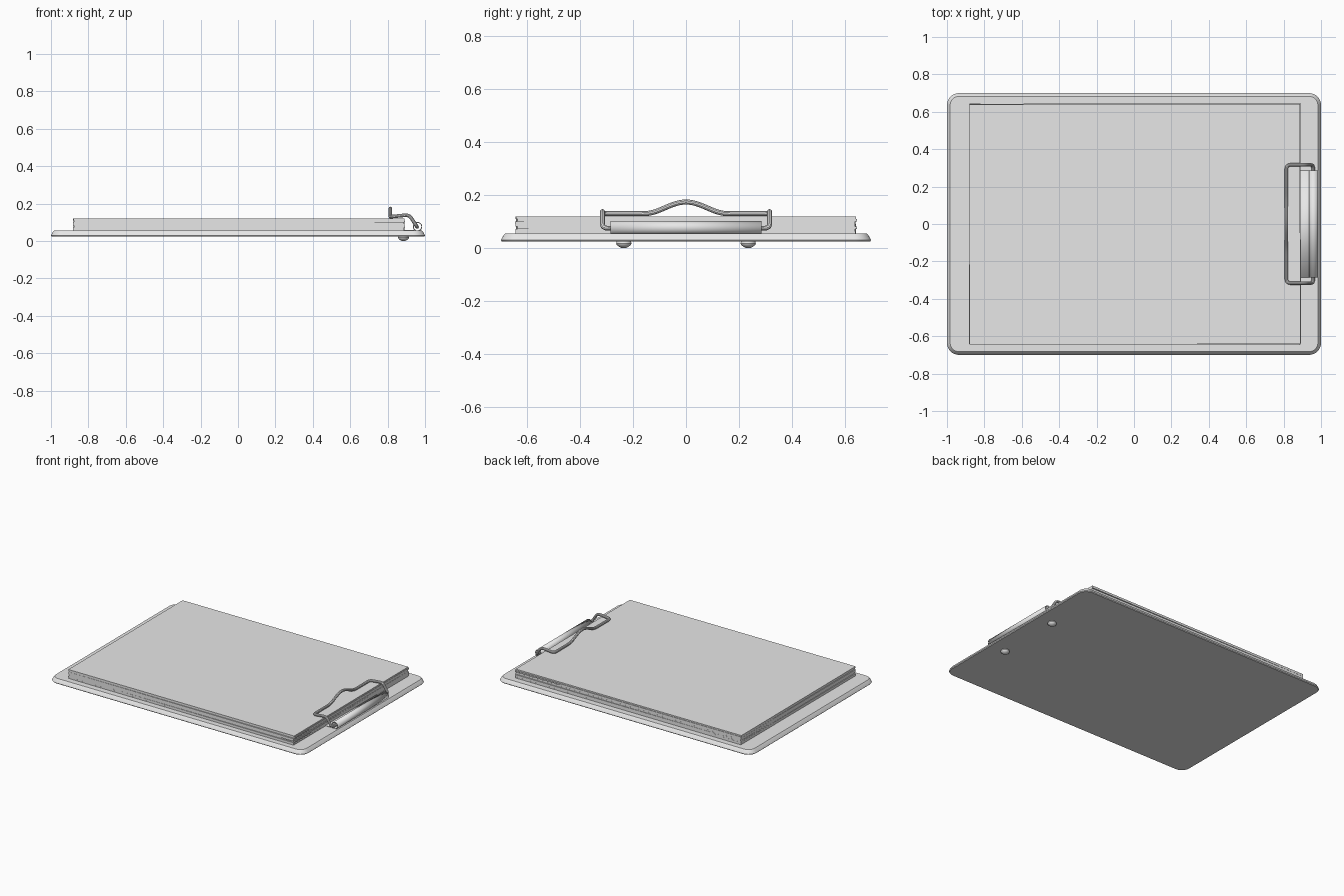
import bpy, bmesh, math, random
from mathutils import Vector

if "Cube" in bpy.data.objects:
    bpy.data.objects.remove(bpy.data.objects["Cube"])

random.seed(4)

grey = bpy.data.materials.new("light grey")
grey.diffuse_color = (0.8, 0.8, 0.8, 1)
grey.use_nodes = True
grey.node_tree.nodes["Principled BSDF"].inputs["Base Color"].default_value = grey.diffuse_color


def finish(obj, smooth=True):
    obj.data.materials.clear()
    obj.data.materials.append(grey)
    bpy.ops.object.select_all(action='DESELECT')
    obj.select_set(True)
    bpy.context.view_layer.objects.active = obj
    if smooth:
        bpy.ops.object.shade_smooth_by_angle(angle=math.radians(35))
    return obj


def mesh_object(name, bm, smooth=True):
    bmesh.ops.recalc_face_normals(bm, faces=bm.faces)
    me = bpy.data.meshes.new(name)
    bm.to_mesh(me)
    bm.free()
    obj = bpy.data.objects.new(name, me)
    bpy.context.collection.objects.link(obj)
    return finish(obj, smooth)


def loft(name, rings):
    """Skin a stack of closed rings and cap both ends."""
    bm = bmesh.new()
    rows = [[bm.verts.new(p) for p in ring] for ring in rings]
    n = len(rows[0])
    for a, b in zip(rows, rows[1:]):
        for i in range(n):
            j = (i + 1) % n
            bm.faces.new((a[i], a[j], b[j], b[i]))
    bm.faces.new(rows[0])
    bm.faces.new(rows[-1])
    return mesh_object(name, bm)


def rounded_rect(hx, hy, r, z, steps=8):
    pts = []
    for k, (sx, sy) in enumerate([(1, 1), (-1, 1), (-1, -1), (1, -1)]):
        for i in range(steps + 1):
            a = math.pi / 2 * (k + i / steps)
            pts.append((sx * (hx - r) + r * math.cos(a),
                        sy * (hy - r) + r * math.sin(a), z))
    return pts


def circle(cx, cy, r, z, n=20):
    return [(cx + r * math.cos(2 * math.pi * i / n),
             cy + r * math.sin(2 * math.pi * i / n), z) for i in range(n)]


# Backing board with sloped rim
loft("board", [rounded_rect(1 - d, 0.7 - d, 0.065 - d, z)
               for z, d in [(0.025, 0.004), (0.03, 0), (0.048, 0.01), (0.055, 0.017)]])

# Stack of slightly misaligned sheets
sheets = 7
z0, z1 = 0.054, 0.12
bm = bmesh.new()
step = (z1 - z0) / sheets
for i in range(sheets):
    ang = random.uniform(-0.003, 0.003)
    dx, dy = random.uniform(-0.002, 0.002), random.uniform(-0.004, 0.004)
    made = bmesh.ops.create_cube(bm, size=1)["verts"]
    for v in made:
        x, y = v.co.x * 1.77, v.co.y * 1.284
        v.co = Vector((0.005 + dx + x * math.cos(ang) - y * math.sin(ang),
                       dy + x * math.sin(ang) + y * math.cos(ang),
                       z0 + step * (i + 0.5 + v.co.z)))
mesh_object("paper_stack", bm, False)

# Rivets under the board
for side, label in ((1, "back"), (-1, "front")):
    loft("rivet_" + label, [circle(0.885, side * 0.235, r, z) for z, r in
         [(0.027, 0.026), (0.018, 0.029), (0.012, 0.027), (0.005, 0.018), (0, 0.008)]])

# Curled clip hinge with a flange running under the paper
cx, cz, r = 0.96, 0.077, 0.0225
profile = [(0.86, 0.057), (0.93, 0.057)]
profile += [(cx + r * math.cos(math.radians(a)), cz + r * math.sin(math.radians(a)))
            for a in range(-95, 236, 15)]
bm = bmesh.new()
rows = [[bm.verts.new((x, y, z)) for x, z in profile] for y in (-0.285, 0.285)]
for i in range(len(profile) - 1):
    bm.faces.new((rows[0][i], rows[0][i + 1], rows[1][i + 1], rows[1][i]))
hinge = mesh_object("clip_hinge", bm)
solid = hinge.modifiers.new("thickness", 'SOLIDIFY')
solid.thickness = 0.005
solid.offset = 0


# Bent wire clip
def fillet(points, radius, steps=5):
    out = [points[0]]
    for a, b, c in zip(points, points[1:], points[2:]):
        d = min(radius, (a - b).length * 0.45, (c - b).length * 0.45)
        p, q = b + (a - b).normalized() * d, b + (c - b).normalized() * d
        for i in range(steps + 1):
            t = i / steps
            out.append(p * (1 - t) ** 2 + b * (2 * t * (1 - t)) + q * t ** 2)
    return out + [points[-1]]


half = fillet([Vector(p) for p in [(0.958, 0.24, 0.075), (0.958, 0.316, 0.075),
              (0.915, 0.316, 0.14), (0.815, 0.316, 0.13), (0.815, 0.17, 0.13)]], 0.022)
hump = []
for i in range(1, 24):
    y = 0.16 - 0.32 * i / 24
    hump.append(Vector((0.815, y, 0.13 + 0.044 * math.cos(math.pi * y / 0.32) ** 2)))
path = half + hump + [Vector((p.x, -p.y, p.z)) for p in reversed(half)]

curve = bpy.data.curves.new("clip_wire", 'CURVE')
curve.dimensions = '3D'
curve.bevel_depth = 0.0095
curve.bevel_resolution = 3
curve.use_fill_caps = True
spline = curve.splines.new('POLY')
spline.points.add(len(path) - 1)
for pt, co in zip(spline.points, path):
    pt.co = (*co, 1)
wire = bpy.data.objects.new("clip_wire", curve)
bpy.context.collection.objects.link(wire)
bpy.ops.object.select_all(action='DESELECT')
wire.select_set(True)
bpy.context.view_layer.objects.active = wire
bpy.ops.object.convert(target='MESH')
finish(bpy.context.view_layer.objects.active)
